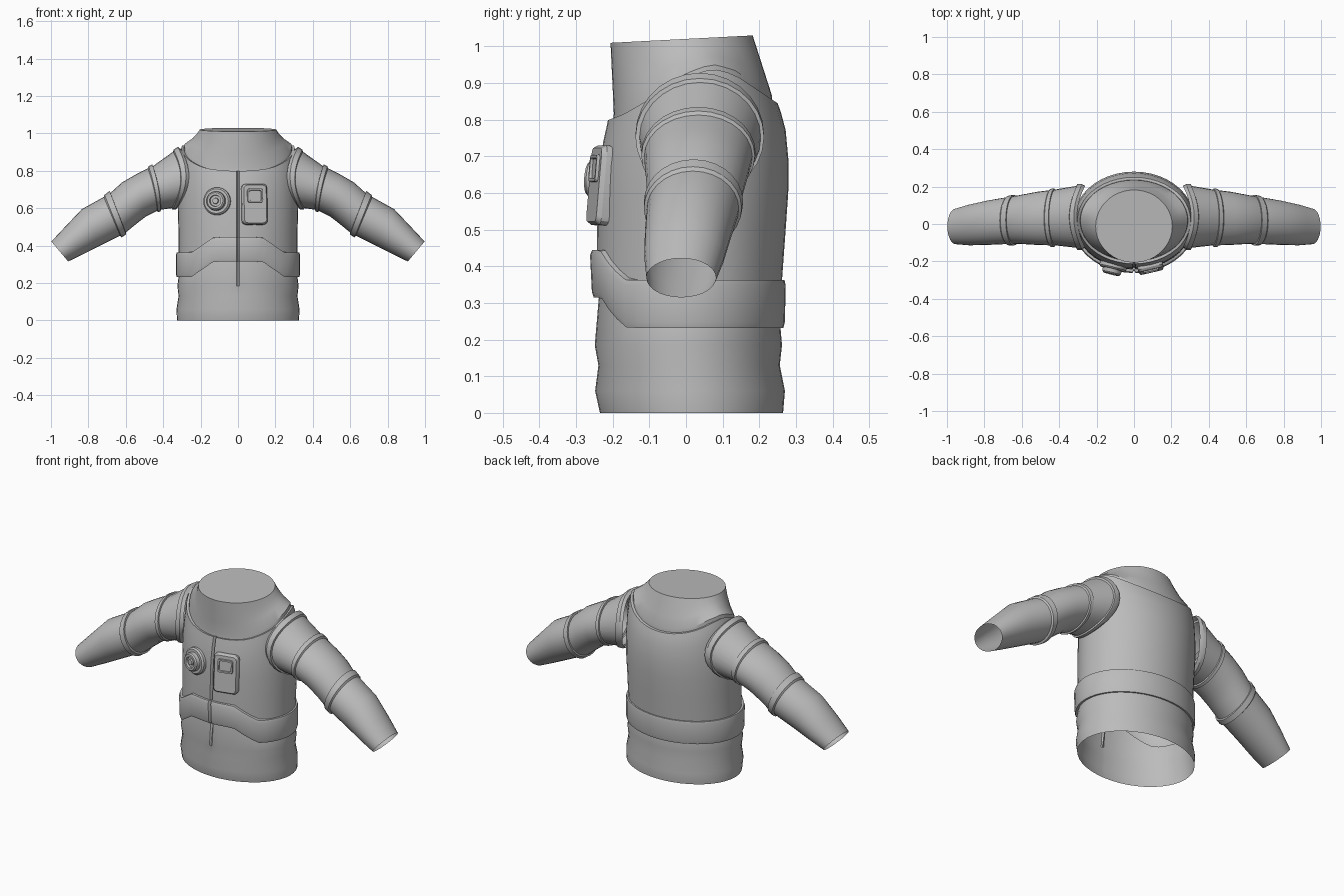
import bpy, bmesh, math
from mathutils import Matrix, Vector

if "Cube" in bpy.data.objects:
    bpy.data.objects.remove(bpy.data.objects["Cube"])

fabric = bpy.data.materials.new("grey fabric")
fabric.diffuse_color = (0.5, 0.5, 0.5, 1)
fabric.use_nodes = True
fabric.node_tree.nodes["Principled BSDF"].inputs["Base Color"].default_value = fabric.diffuse_color


def finish(name, bm, angle=28):
    bmesh.ops.recalc_face_normals(bm, faces=bm.faces[:])
    me = bpy.data.meshes.new(name)
    bm.to_mesh(me)
    bm.free()
    me.materials.append(fabric)
    ob = bpy.data.objects.new(name, me)
    bpy.context.collection.objects.link(ob)
    bpy.ops.object.select_all(action='DESELECT')
    ob.select_set(True)
    bpy.context.view_layer.objects.active = ob
    bpy.ops.object.shade_smooth_by_angle(angle=math.radians(angle))
    return ob


def loft(name, rings, cap_end=False):
    bm = bmesh.new()
    rows = [[bm.verts.new(p) for p in r] for r in rings]
    n = len(rows[0])
    for a, b in zip(rows, rows[1:]):
        for i in range(n):
            j = (i + 1) % n
            bm.faces.new((a[i], a[j], b[j], b[i]))
    if cap_end:
        bm.faces.new(rows[-1])
    return finish(name, bm)


def interp(v, pts):
    if v <= pts[0][0]:
        return pts[0][1]
    for (a, p), (b, q) in zip(pts, pts[1:]):
        if v <= b:
            return p + (q - p) * (v - a) / (b - a)
    return pts[-1][1]


# Angles run around the body from the front, with extra columns for the zip
N = 44
angles = [0, 0.026] + [2 * math.pi * i / N for i in range(1, N)] + [2 * math.pi - 0.026]


def oval(a, rx, front, back):
    """Point on an oval with separate front and back depths."""
    yc = (front + back) / 2
    return rx * math.sin(a), yc - (back - front) / 2 * math.cos(a)


def belt_lift(x, y):
    """The belt steps up across the front."""
    return 0.083 * min(1, max(0, (0.25 - abs(x)) / 0.12)) if y < 0 else 0


NECK_Z = [(-.21, .80), (-.17, .815), (-.11, .85), (0, .915), (.07, .94), (.13, .925), (.25, .845)]


def neckline(a, inset=0, lift=0):
    x, y = oval(a, .303 - inset, -.213 + inset, .25 - inset)
    return Vector((x, y, interp(y, NECK_Z) + lift))


def zipped(a, p):
    """Sink the centre front column to form the zip groove."""
    return Vector((p[0], p[1] + (.014 if a == 0 else 0), p[2]))


# Torso: hem folds, raised belt, then chest up to the neckline
rings = []
for z, rx, f, b in [(0, .326, -.235, .265), (.06, .329, -.248, .27), (.13, .318, -.239, .256),
                    (.185, .324, -.249, .262)]:
    rings.append([Vector((*oval(a, rx, f, b), z)) for a in angles])
for z, rx, f, b in [(.232, .318, -.238, .258), (.232, .328, -.252, .266), (.248, .332, -.257, .270),
                    (.348, .332, -.262, .272), (.362, .328, -.256, .269), (.362, .318, -.243, .262)]:
    ring = []
    for a in angles:
        x, y = oval(a, rx, f, b)
        ring.append(zipped(a, (x, y, z + belt_lift(x, y))))
    rings.append(ring)
for z, rx, f, b in [(.5, .319, -.243, .272), (.6, .322, -.24, .279)]:
    rings.append([zipped(a, (*oval(a, rx, f, b), z)) for a in angles])
for t, rx, f, b in [(.35, .322, -.236, .28), (.7, .316, -.226, .272), (.9, .309, -.217, .259)]:
    ring = []
    for a in angles:
        x, y = oval(a, rx, f, b)
        ring.append(zipped(a, (x, y, .6 + (neckline(a).z - .6) * t)))
    rings.append(ring)
rings.append([zipped(a, neckline(a)) for a in angles])
# Neck seam and flared collar
rings.append([neckline(a, .014, -.008) for a in angles])
rings.append([neckline(a, .016, .012) for a in angles])


def collar_top(a):
    x, y = oval(a, .205, -.206, .182)
    return Vector((x, y, 1.02 + (y + .012) * .052))


for t, pull in [(.35, .01), (.7, .008), (1, 0)]:
    ring = []
    for a in angles:
        p = neckline(a, .016, .012).lerp(collar_top(a), t)
        p.x -= pull * math.sin(a)
        ring.append(p)
    rings.append(ring)
loft("jacket_torso", rings, cap_end=True)

# Sleeve sections: top (x, z), bottom (x, z), front y, back y, armhole curvature
SLEEVE = [
    ((.305, .915), (.32, .605), -.125, .205, .05),
    ((.322, .928), (.335, .592), -.138, .213, .05),
    ((.345, .913), (.352, .592), -.138, .213, .045),
    ((.347, .902), (.355, .60), -.127, .204, .045),
    ((.455, .825), (.412, .592), -.114, .184, .01),
    ((.458, .835), (.414, .584), -.122, .190, .01),
    ((.478, .824), (.428, .578), -.122, .188, .008),
    ((.482, .813), (.432, .586), -.114, .181, .008),
    ((.545, .781), (.492, .556), -.112, .172, 0),
    ((.62, .738), (.545, .515), -.108, .160, 0),
    ((.682, .682), (.600, .470), -.106, .149, 0),
    ((.686, .692), (.598, .460), -.115, .156, 0),
    ((.714, .672), (.622, .444), -.115, .152, 0),
    ((.718, .660), (.630, .453), -.107, .144, 0),
    ((.835, .595), (.735, .400), -.112, .125, 0),
    ((.925, .500), (.835, .350), -.114, .104, 0),
    ((.998, .422), (.908, .315), -.108, .082, 0),
]
for side, label in ((1, "left_sleeve"), (-1, "right_sleeve")):
    rings = []
    for (tx, tz), (bx, bz), y0, y1, curve in SLEEVE:
        ring = []
        for i in range(28):
            a = 2 * math.pi * i / 28
            c, s = math.cos(a), math.sin(a)
            x = (tx + bx) / 2 + (tx - bx) / 2 * c - curve * s * s
            ring.append((side * x, (y0 + y1) / 2 + (y1 - y0) / 2 * s,
                         (tz + bz) / 2 + (tz - bz) / 2 * c))
        rings.append(ring)
    loft(label, rings)


def rounded(w, h, r, y):
    """Rounded rectangle outline in the plane facing front."""
    pts = []
    for k, (sx, sz) in enumerate([(1, 1), (-1, 1), (-1, -1), (1, -1)]):
        for j in range(4):
            a = math.pi / 2 * (k + j / 3)
            pts.append((sx * (w / 2 - r) + r * math.cos(a), y, sz * (h / 2 - r) + r * math.sin(a)))
    return pts


def place(ob, loc, turn, tilt):
    ob.matrix_world = (Matrix.Translation(loc) @ Matrix.Rotation(turn, 4, 'Z')
                       @ Matrix.Rotation(tilt, 4, 'X'))


# Chest control box with a recessed display
box_at, box_turn, box_tilt = (.086, -.222, .62), math.radians(13), math.radians(-5)
box = loft("control_box", [rounded(.138, .218, .022, .02), rounded(.138, .218, .022, -.017),
                           rounded(.122, .202, .018, -.030)], cap_end=True)
place(box, box_at, box_turn, box_tilt)
frame = loft("display_frame", [rounded(.088, .076, .012, -.028), rounded(.084, .072, .012, -.038),
                               rounded(.068, .056, .008, -.038), rounded(.064, .052, .008, -.031)],
             cap_end=True)
shift = Matrix.Translation((0, 0, .045))
frame.data.transform(shift)
place(frame, box_at, box_turn, box_tilt)

# Round chest valve with stepped rings
valve = loft("chest_valve", [
    [(r * math.cos(2 * math.pi * i / 28), y, r * math.sin(2 * math.pi * i / 28)) for i in range(28)]
    for r, y in [(.074, .02), (.074, -.008), (.066, -.016), (.052, -.016), (.050, -.036),
                 (.043, -.043), (.031, -.043), (.029, -.030), (.017, -.030), (.015, -.041)]],
    cap_end=True)
place(valve, (-.112, -.226, .637), math.radians(-14), math.radians(-4))
